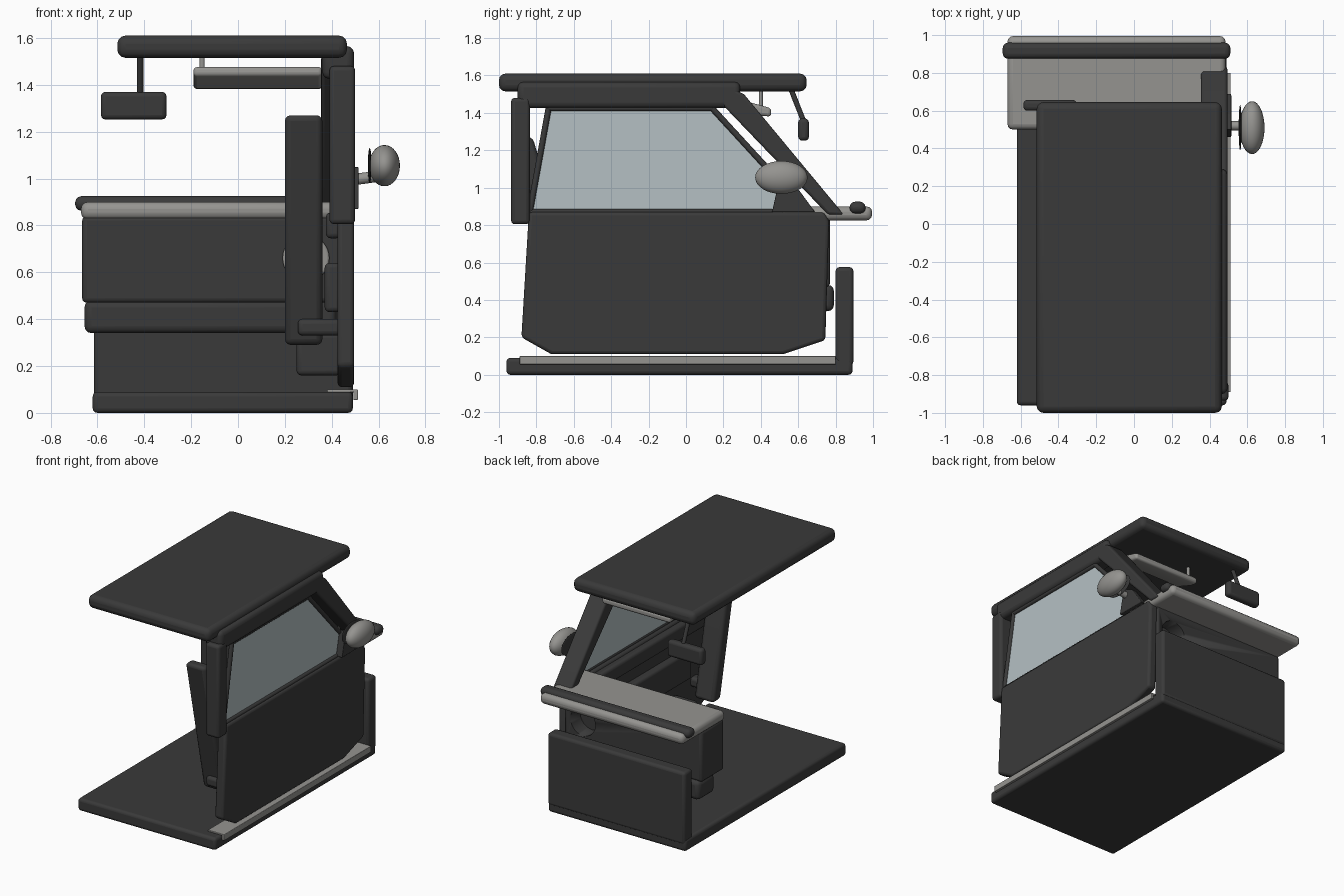
import bpy, bmesh, math
from mathutils import Vector

cube = bpy.data.objects.get("Cube")
if cube:
    bpy.data.objects.remove(cube, do_unlink=True)


def material(name, color):
    m = bpy.data.materials.new(name)
    m.use_nodes = True
    m.diffuse_color = (*color, 1)
    m.node_tree.nodes["Principled BSDF"].inputs["Base Color"].default_value = (*color, 1)
    return m


DARK = material("dark trim", (0.042, 0.042, 0.042))
LIGHT = material("light grey plastic", (0.30, 0.295, 0.28))
GLASS = material("pale blue glass", (0.46, 0.53, 0.55))


def finish(bm, name, mat, bevel=0.0, segments=3):
    bmesh.ops.recalc_face_normals(bm, faces=bm.faces)
    mesh = bpy.data.meshes.new(name)
    bm.to_mesh(mesh)
    bm.free()
    ob = bpy.data.objects.new(name, mesh)
    bpy.context.collection.objects.link(ob)
    mesh.materials.append(mat)
    if bevel:
        mod = ob.modifiers.new("rounded edges", "BEVEL")
        mod.width, mod.segments = bevel, segments
    bpy.ops.object.select_all(action="DESELECT")
    ob.select_set(True)
    bpy.context.view_layer.objects.active = ob
    bpy.ops.object.shade_smooth_by_angle(angle=math.radians(40))
    return ob


def box(name, mat, x, y, z, bevel=0.02):
    """Rounded box from its ranges on each axis."""
    bm = bmesh.new()
    bmesh.ops.create_cube(bm, size=1)
    for v in bm.verts:
        v.co = [r[0] + (c + 0.5) * (r[1] - r[0]) for r, c in zip((x, y, z), v.co)]
    return finish(bm, name, mat, bevel)


def slab(name, mat, x, outline, bevel=0.0):
    """Side outline of (y, z) points extruded across the x range."""
    bm = bmesh.new()
    face = bm.faces.new([bm.verts.new((x[0], y, z)) for y, z in outline])
    side = bmesh.ops.extrude_face_region(bm, geom=[face])["geom"]
    moved = [g for g in side if isinstance(g, bmesh.types.BMVert)]
    bmesh.ops.translate(bm, verts=moved, vec=(x[1] - x[0], 0, 0))
    return finish(bm, name, mat, bevel)


def rod(name, mat, start, end, radius, sides=20, bevel=0.0):
    a, b = Vector(start), Vector(end)
    bm = bmesh.new()
    bmesh.ops.create_cone(bm, cap_ends=True, segments=sides, radius1=radius,
                          radius2=radius, depth=(b - a).length)
    bm.transform((b - a).to_track_quat("Z", "Y").to_matrix().to_4x4())
    bmesh.ops.translate(bm, verts=bm.verts, vec=(a + b) / 2)
    return finish(bm, name, mat, bevel)


def ellipsoid(name, mat, center, radii):
    bm = bmesh.new()
    bmesh.ops.create_uvsphere(bm, u_segments=32, v_segments=16, radius=1)
    for v in bm.verts:
        v.co = [c + r * k for c, r, k in zip(center, radii, v.co)]
    return finish(bm, name, mat)


# Floor, toe board and roof
box("floor", DARK, (-0.62, 0.49), (-0.96, 0.89), (0, 0.09))
box("toe_board", DARK, (-0.615, 0.49), (0.8, 0.895), (0.05, 0.575))
box("roof", DARK, (-0.515, 0.465), (-1, 0.645), (1.515, 1.61), 0.035)

# Sill plate wrapping the floor edge
box("sill_top", LIGHT, (0.38, 0.51), (-0.89, 0.8), (0.088, 0.1), 0.004)
box("sill_lip", LIGHT, (0.492, 0.512), (-0.89, 0.8), (0.055, 0.1), 0.004)

# Dashboard with a round vent recess
dash = box("dashboard", DARK, (-0.665, 0.44), (0.51, 0.77), (0.47, 0.84))
box("lower_dashboard", DARK, (-0.655, 0.42), (0.6, 0.79), (0.34, 0.48), 0.03)
box("dashboard_top", LIGHT, (-0.67, 0.485), (0.5, 0.995), (0.825, 0.9), 0.03)
box("windscreen_seal", DARK, (-0.695, 0.51), (0.875, 0.96), (0.862, 0.925), 0.028)
cutter = rod("vent_cutter", DARK, (0.29, 0.66, 0.66), (0.29, 0.9, 0.66), 0.1, 32)
cutter.hide_render = True
cutter.hide_set(True)
cut = dash.modifiers.new("vent recess", "BOOLEAN")
cut.object, cut.operation = cutter, "DIFFERENCE"
rod("dashboard_vent", LIGHT, (0.29, 0.485, 0.66), (0.29, 0.52, 0.66), 0.1, 32, 0.01)

# Door shell and inner fittings
slab("door_panel", DARK, (0.425, 0.495),
     [(-0.84, 0.87), (-0.88, 0.2), (-0.72, 0.11), (0.52, 0.11),
      (0.745, 0.185), (0.765, 0.82), (0.74, 0.87)], 0.018)
box("door_armrest", DARK, (0.37, 0.44), (-0.6, 0.4), (0.43, 0.64))
box("door_upper_trim", DARK, (0.375, 0.44), (-0.8, 0.5), (0.745, 0.855))
box("door_pocket", DARK, (0.25, 0.44), (-0.5, 0.4), (0.16, 0.34))

# Window glass and thin frame
corners = [(-0.835, 0.87), (-0.735, 1.425), (0.14, 1.425), (0.53, 1.0), (0.53, 0.87)]
slab("window_glass", GLASS, (0.455, 0.465), corners)
for i, (a, b) in enumerate(zip(corners, corners[1:] + corners[:1])):
    rod(f"window_frame_{i + 1}", DARK, (0.465, *a), (0.465, *b), 0.016, 12)

# Roof rail and pillars
box("roof_rail", DARK, (0.36, 0.495), (-0.9, 0.29), (1.425, 1.565), 0.03)
slab("front_pillar", DARK, (0.355, 0.495),
     [(0.17, 1.47), (0.25, 1.53), (0.31, 1.5), (0.845, 0.855), (0.76, 0.855)], 0.015)
box("rear_pillar", DARK, (0.39, 0.5), (-0.935, -0.835), (0.805, 1.48))

# Leaning seat back and its lower bracket
slab("seat_back", DARK, (0.2, 0.36),
     [(-0.69, 0.29), (-0.9, 1.27), (-0.82, 1.27), (-0.77, 1.1), (-0.6, 0.29)], 0.025)
box("seat_bracket", DARK, (0.255, 0.44), (-0.74, -0.66), (0.33, 0.4))

# Door mirror
slab("mirror_base", DARK, (0.465, 0.515),
     [(0.46, 0.87), (0.5, 1.05), (0.58, 1.02), (0.69, 0.87)], 0.005)
rod("mirror_arm", LIGHT, (0.49, 0.52, 0.995), (0.6, 0.52, 1.01), 0.024)
ellipsoid("mirror_housing", LIGHT, (0.625, 0.51, 1.055), (0.066, 0.14, 0.088))
ellipsoid("mirror_face", DARK, (0.562, 0.51, 1.055), (0.008, 0.12, 0.075))

# Interior mirror hanging from the roof
rod("interior_mirror_stem", DARK, (-0.418, 0.56, 1.53), (-0.418, 0.635, 1.34), 0.014)
box("interior_mirror", DARK, (-0.585, -0.305), (0.6, 0.657), (1.252, 1.37))

# Sun visor and its hanger
slab("sun_visor", LIGHT, (-0.19, 0.36),
     [(0.25, 1.44), (0.26, 1.48), (0.455, 1.425), (0.455, 1.38), (0.4, 1.385)], 0.016)
rod("sun_visor_hanger", LIGHT, (-0.153, 0.4, 1.42), (-0.153, 0.4, 1.53), 0.011)
